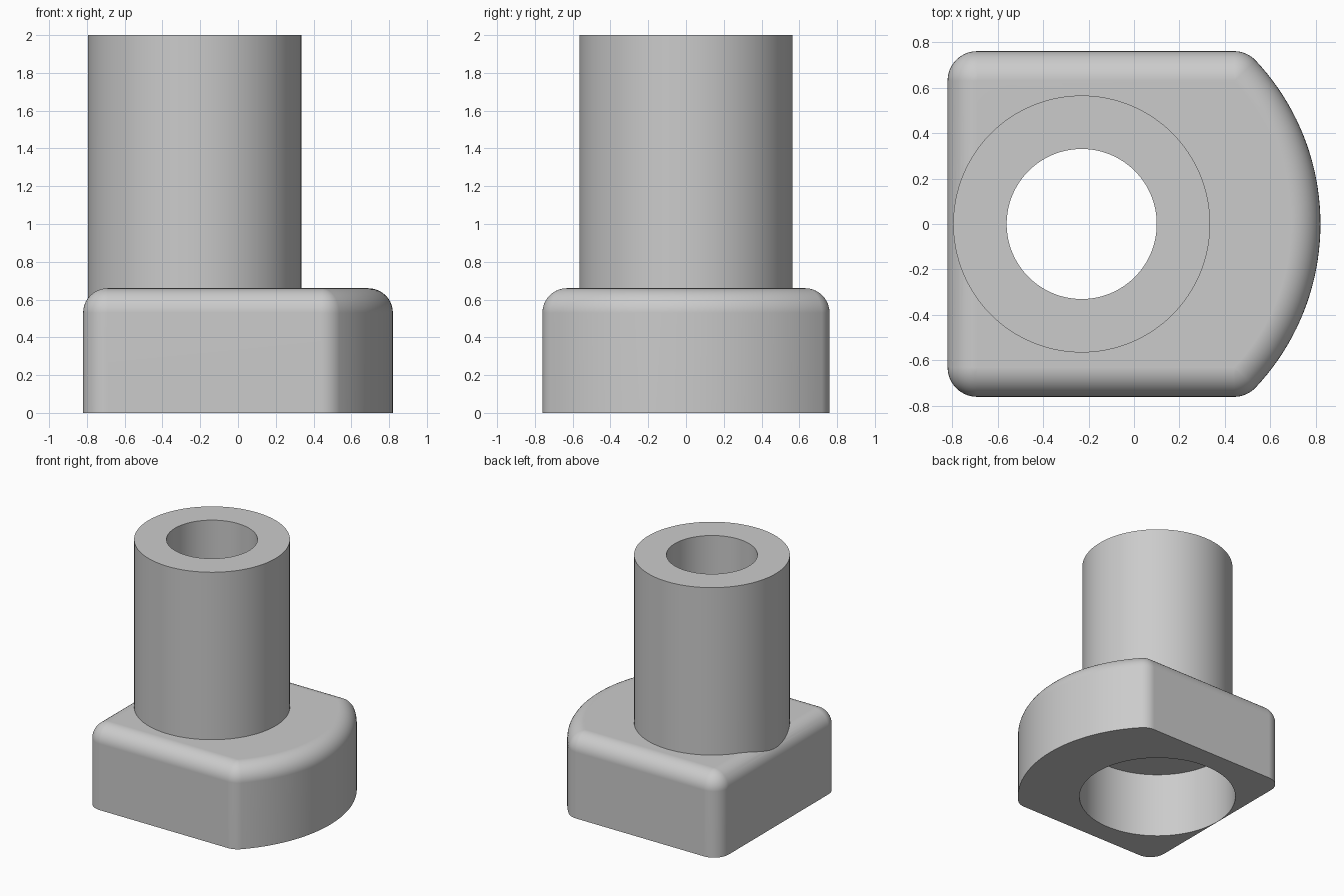
import bpy
import bmesh
from math import sin, cos, pi, atan2, sqrt

default = bpy.data.objects.get("Cube")
if default:
    bpy.data.objects.remove(default, do_unlink=True)

AXIS_X = -0.23        # axis shared by the tube, bores and rounded end
BACK_X = -0.82        # flat end of the base
HALF_Y = 0.76
BASE_H = 0.66
FILLET = 0.13
END_R = 1.05          # radius of the rounded end
STEPS = 10

grey = bpy.data.materials.new("light_grey")
grey.use_nodes = True
grey.diffuse_color = (0.6, 0.6, 0.6, 1)
grey.node_tree.nodes["Principled BSDF"].inputs["Base Color"].default_value = (0.6, 0.6, 0.6, 1)


def loft(name, loops):
    """Closed solid through a stack of matching point loops."""
    bm = bmesh.new()
    rings = [[bm.verts.new(p) for p in loop] for loop in loops]
    n = len(rings[0])
    for low, high in zip(rings, rings[1:]):
        for i in range(n):
            j = (i + 1) % n
            bm.faces.new((low[i], low[j], high[j], high[i]))
    bm.faces.new(rings[0][::-1])
    bm.faces.new(rings[-1])
    bmesh.ops.remove_doubles(bm, verts=bm.verts, dist=0.0005)
    bmesh.ops.recalc_face_normals(bm, faces=bm.faces)
    mesh = bpy.data.meshes.new(name)
    bm.to_mesh(mesh)
    bm.free()
    mesh.materials.append(grey)
    obj = bpy.data.objects.new(name, mesh)
    bpy.context.collection.objects.link(obj)
    return obj


def arc(cx, cy, r, start, end, steps):
    return [(cx + r * cos(start + (end - start) * i / steps),
             cy + r * sin(start + (end - start) * i / steps)) for i in range(steps + 1)]


def circle(r, z, n=128):
    return [(x, y, z) for x, y in arc(AXIS_X, 0, r, 0, 2 * pi, n)[:-1]]


def base_outline(inset, z):
    """D-shaped outline with rounded corners, moved inward by inset."""
    r = FILLET - inset
    cy = HALF_Y - FILLET
    reach = sqrt((END_R - FILLET) ** 2 - cy ** 2)
    a = atan2(cy, reach)
    back, front = BACK_X + FILLET, AXIS_X + reach
    pts = arc(AXIS_X, 0, END_R - inset, -a, a, 40)[1:-1]
    pts += arc(front, cy, r, a, pi / 2, STEPS)
    pts += arc(back, cy, r, pi / 2, pi, STEPS)
    pts += arc(back, -cy, r, pi, 1.5 * pi, STEPS)
    pts += arc(front, -cy, r, -pi / 2, -a, STEPS)
    return [(x, y, z) for x, y in pts]


def combine(target, other, operation):
    mod = target.modifiers.new("combine", 'BOOLEAN')
    mod.operation = operation
    mod.solver = 'EXACT'
    mod.object = other
    bpy.context.view_layer.objects.active = target
    bpy.ops.object.modifier_apply(modifier=mod.name)
    bpy.data.objects.remove(other, do_unlink=True)


# Base with a rolled top edge
loops = [base_outline(0, 0)]
for i in range(STEPS + 1):
    t = pi / 2 * i / STEPS
    loops.append(base_outline(FILLET * (1 - cos(t)), BASE_H - FILLET * (1 - sin(t))))
body = loft("flanged_bushing", loops)

# Tube standing on the base
tube = loft("tube", [circle(0.565, 0.4), circle(0.565, 2.0)])
combine(body, tube, 'UNION')

# Through hole with a wide counterbore underneath
bore = loft("bore_cutter", [circle(0.587, -0.1), circle(0.587, 0.53),
                            circle(0.33, 0.53), circle(0.33, 2.1)])
bore.hide_render = True
combine(body, bore, 'DIFFERENCE')

# Smooth shading with crisp rims
bpy.ops.object.select_all(action='DESELECT')
body.select_set(True)
bpy.context.view_layer.objects.active = body
bpy.ops.object.shade_smooth_by_angle(angle=pi / 6)
weighted = body.modifiers.new("weighted_normals", 'WEIGHTED_NORMAL')
weighted.keep_sharp = True
